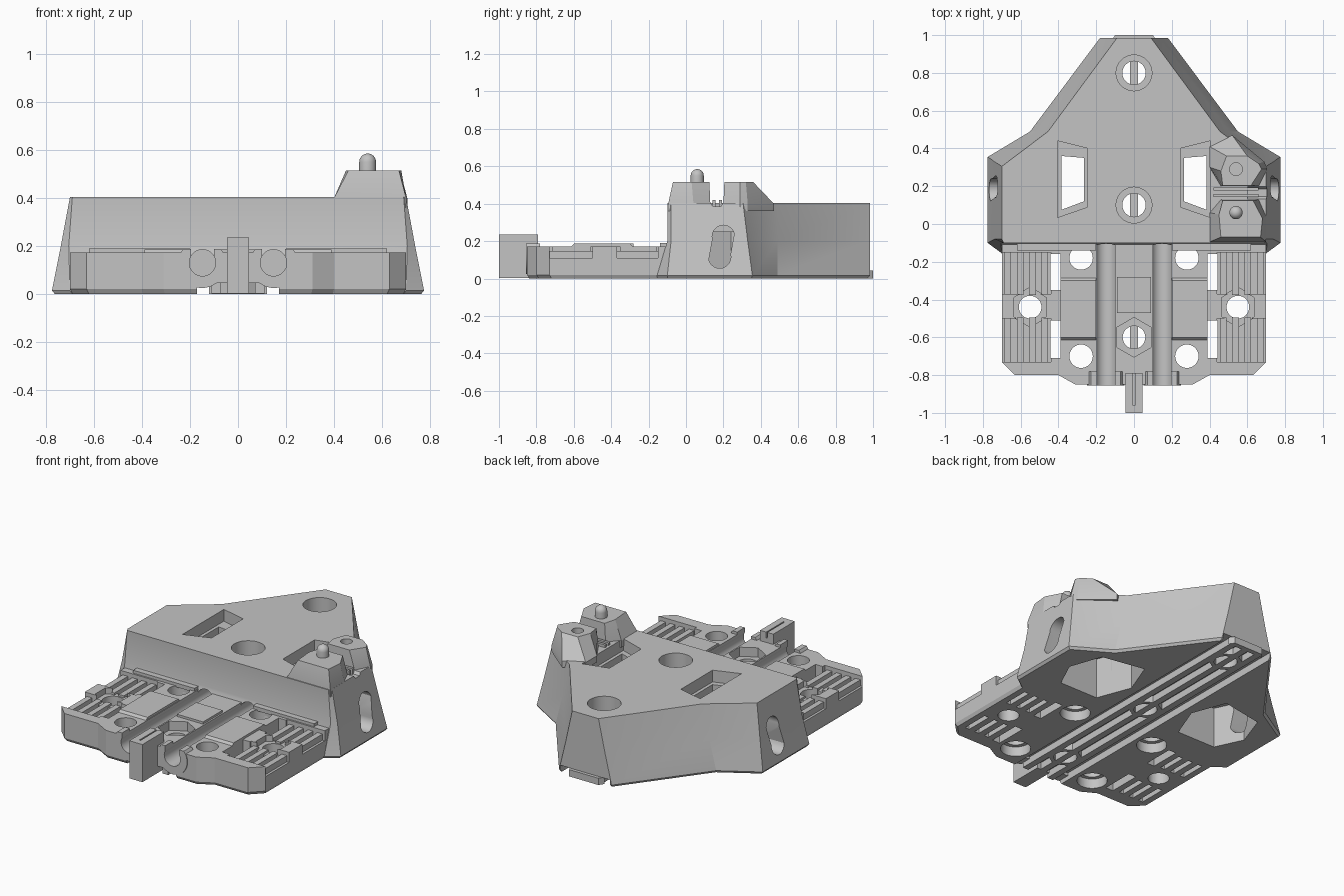
import bpy, bmesh, math
from mathutils import Vector

if "Cube" in bpy.data.objects:
    bpy.data.objects.remove(bpy.data.objects["Cube"], do_unlink=True)

grey = bpy.data.materials.new("plain grey")
grey.use_nodes = True
grey.diffuse_color = (0.55, 0.55, 0.55, 1)
grey.node_tree.nodes["Principled BSDF"].inputs["Base Color"].default_value = grey.diffuse_color
parts = []


def loft(name, rings, axis="z", keep=True):
    """Closed solid through rings of (points, height) along an axis."""
    place = {"z": lambda a, b, h: (a, b, h), "y": lambda a, b, h: (a, h, b),
             "x": lambda a, b, h: (h, a, b)}[axis]
    bm = bmesh.new()
    loops = [[bm.verts.new(place(a, b, h)) for a, b in pts] for pts, h in rings]
    n = len(loops[0])
    for low, high in zip(loops, loops[1:]):
        for i in range(n):
            j = (i + 1) % n
            bm.faces.new((low[i], low[j], high[j], high[i]))
    bm.faces.new(loops[0])
    bm.faces.new(loops[-1])
    bmesh.ops.recalc_face_normals(bm, faces=bm.faces)
    mesh = bpy.data.meshes.new(name)
    bm.to_mesh(mesh)
    bm.free()
    ob = bpy.data.objects.new(name, mesh)
    bpy.context.collection.objects.link(ob)
    if keep:
        mesh.materials.append(grey)
        parts.append(ob)
    return ob


def prism(name, pts, low, high, axis="z", keep=True):
    return loft(name, [(pts, low), (pts, high)], axis, keep)


def rect(x0, x1, y0, y1):
    return [(x0, y0), (x1, y0), (x1, y1), (x0, y1)]


def ngon(x, y, r, n=32, turn=0.0):
    return [(x + r * math.cos(turn + i * math.tau / n),
             y + r * math.sin(turn + i * math.tau / n)) for i in range(n)]


def hexagon(x, y, r):
    return ngon(x, y, r, 6, math.pi / 2)


def sym(pts):
    return pts + [(-x, y) for x, y in reversed(pts)]


def flip(pts, s):
    return [(x * s, y) for x, y in pts]


def shrink(pts, f):
    return [(x * f, y * f) for x, y in pts]


def cut(targets, pts, low, high, axis="z"):
    """Subtract a prism from each target, then discard it."""
    tool = prism("cutter", pts, low, high, axis, keep=False)
    tool.hide_render = True
    for ob in targets:
        mod = ob.modifiers.new("cut", "BOOLEAN")
        mod.operation, mod.solver, mod.object = "DIFFERENCE", "EXACT", tool
        bpy.context.view_layer.objects.active = ob
        bpy.ops.object.modifier_apply(modifier=mod.name)
    bpy.data.objects.remove(tool, do_unlink=True)


# Housing: tapered wedge at the back
foot = sym([(.70, -.155), (.775, -.1), (.775, .355), (.55, .49), (.18, .985)])
waist = sym([(.705, -.1), (.738, -.08), (.738, .33), (.502, .49), (.135, .985)])
roof = sym([(.69, -.1), (.70, -.08), (.70, .305), (.455, .49), (.09, .985)])
housing = loft("housing", [(shrink(foot, .985), 0), (foot, .015), (waist, .2), (roof, .403)])

# Front deck
plan = sym([(.70, -.1), (.70, -.73), (.63, -.80), (.40, -.80), (.31, -.85)])
deck = loft("front_deck", [(shrink(plan, .985), 0), (plan, .02), (plan, .172)])
both = [deck, housing]

# Underside guide channel and screw holes
cut(both, rect(-.17, .17, -.9, 1.1), -.02, .045)
for y in (.8, .1):
    cut([housing], ngon(0, y, .095), .11, .5)
    cut([housing], ngon(0, y, .062), -.02, .2)
cut([deck], hexagon(0, -.6, .105), .115, .3)
cut([deck], ngon(0, -.6, .06), -.02, .3)

for s in (1, -1):
    side = "left" if s > 0 else "right"

    # Rod channels with collars at the front edge
    collar = prism(side + "_rod_collar", ngon(s * .15, .125, .1, 40), -.855, -.78, "y")
    cut([collar], rect(-.5, .5, -1, 0), .188, .4)
    cut([collar, deck, housing], ngon(s * .148, .13, .055), -.9, .02, "y")
    mouth = flip(rect(.1, .196, -.9, -.1), s)
    cut([collar, deck], mouth, .135, .3)

    # Deck bolt holes, wider underneath
    for y in (-.18, -.70):
        cut(both, ngon(s * .28, y, .062), -.02, .3)
        cut(both, ngon(s * .28, y, .085), -.02, .06)

    # Ribbed grips in recesses beside a through slot
    for y0, y1 in ((-.73, -.5), (-.37, -.15)):
        cut([deck], flip(rect(.44, .72, y0, y1), s), .11, .3)
        cut(both, flip(rect(.39, .441, y0 + .02, y1 - .01), s), -.02, .3)
        for i in range(4):
            x = .455 + i * .065
            prism(side + "_grip_rib", flip(rect(x, x + .035, y0 - .005, y1 + .005), s), .1, .148)
        for i in range(3):
            x = .48 + i * .07
            cut([deck], flip(rect(x, x + .03, y0 + .03, y1 - .03), s), -.02, .04)

    # Nut seat on the cross band
    seat = prism(side + "_nut_seat", hexagon(s * .55, -.44, .108), .03, .135)
    cut([deck], hexagon(s * .55, -.44, .1), .13, .3)
    cut([seat, deck], ngon(s * .55, -.44, .06), -.02, .3)

    # Raised pads on the deck
    bottom, top = rect(.2, .39, -.62, -.28), rect(.2, .39, -.6, -.3)
    loft(side + "_deck_pad", [(flip(bottom, s), .165), (flip(top, s), .186)])
    prism(side + "_deck_edge", flip(rect(.2, .62, -.14, -.09), s), .165, .19)

    # Window, lower pocket and side slot
    window = [(.405, .44), (.245, .40), (.245, .09), (.405, .035)]
    cut([housing], flip(window, s), .33, .5)
    cut([housing], flip([(.385, .36), (.265, .35), (.265, .12), (.385, .075)], s), .15, .4)
    pocket = [(.22, .24), (.30, .03), (.56, .03), (.64, .2), (.57, .40), (.30, .45)]
    cut([housing], flip(pocket, s), -.02, .25)
    slot = [(.18 + .06 * math.cos(a), .115 + .06 * math.sin(a))
            for a in [math.pi + .25 + i * math.pi / 12 for i in range(13)]]
    slot += [(.20 + .06 * math.cos(a), .225 + .06 * math.sin(a))
             for a in [.25 + i * math.pi / 12 for i in range(13)]]
    cut([housing], slot, min(s * .56, s * .85), max(s * .56, s * .85), "x")

# Centre pad between the rods
pad = prism("centre_pad", rect(-.09, .09, -.47, -.28), .165, .186)

# Underside guide rails and hex rings
rails = [prism("guide_rail", rect(x - .02, x + .02, -.84, .98), .003, .05) for x in (-.09, .09)]
rings = [prism("guide_ring", hexagon(0, y, .1), .003, .05) for y in (-.6, .1, .8)]
for y in (-.6, .1, .8):
    cut(rings + rails, ngon(0, y, .065), -.02, .1)
prism("centre_rail", rect(-.02, .02, -.84, .98), .003, .045)
prism("rear_tab", sym([(.12, .97), (.1, 1.0)]), 0, .042)

# Front catch with a thin slit
catch = prism("front_catch", rect(-.045, .045, -1, -.79), .003, .236)
cut([catch], rect(-.004, .004, -.96, -.7), .2, .3)

# Tower on the left: two tapered blocks with a saddle between
front_base = [(.40, -.095), (.70, -.095), (.70, .04), (.66, .13), (.46, .13), (.40, .06)]
front_top = [(.46, -.07), (.67, -.07), (.68, .03), (.63, .125), (.47, .125), (.45, .05)]
rear_base = [(.46, .2), (.66, .2), (.705, .29), (.69, .33), (.52, .47), (.40, .41), (.40, .3)]
rear_top = [(.47, .205), (.62, .205), (.675, .29), (.66, .32), (.6, .36), (.49, .36), (.46, .28)]
loft("tower_front_block", [(front_base, .36), (front_base, .4), (front_top, .515)])
rear = loft("tower_rear_block", [(rear_base, .36), (rear_base, .4), (rear_top, .515)])
cut([rear], ngon(.54, .29, .034), .4, .6)
for y in (.15, .185):
    prism("saddle_ridge", rect(.42, .66, y - .008, y + .008), .38, .42)
cut([housing], [(.12, .42), (.145, .385), (.185, .385), (.21, .42)], .6, .8, "x")

# Round-topped peg
dome = [(ngon(.54, .06, .035 * math.cos(a), 24), .55 + .035 * math.sin(a))
        for a in [i * math.pi / 13 for i in range(7)]]
loft("locating_peg", [(ngon(.54, .06, .035, 24), .5)] + dome)

# Smooth only the round surfaces
bpy.ops.object.select_all(action="DESELECT")
for ob in parts:
    ob.select_set(True)
bpy.context.view_layer.objects.active = housing
bpy.ops.object.shade_smooth_by_angle(angle=math.radians(20))
